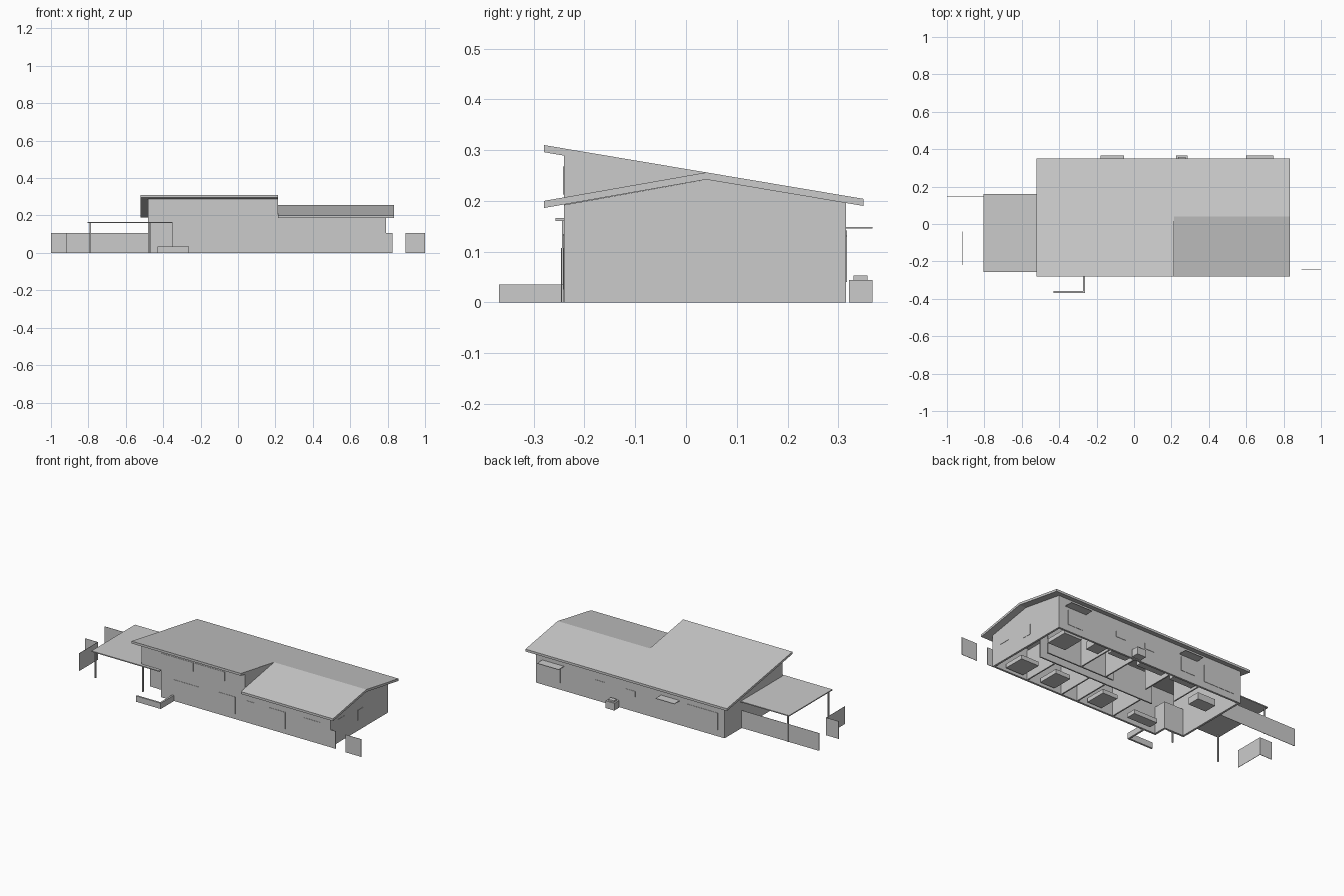
import bpy, bmesh

if "Cube" in bpy.data.objects:
    bpy.data.objects.remove(bpy.data.objects["Cube"])

grey = bpy.data.materials.new("plain_grey")
grey.diffuse_color = (0.6, 0.6, 0.6, 1)
grey.use_nodes = True
grey.node_tree.nodes["Principled BSDF"].inputs["Base Color"].default_value = grey.diffuse_color


def finish(name, bm):
    bmesh.ops.recalc_face_normals(bm, faces=bm.faces)
    me = bpy.data.meshes.new(name)
    bm.to_mesh(me)
    bm.free()
    me.materials.append(grey)
    ob = bpy.data.objects.new(name, me)
    bpy.context.collection.objects.link(ob)
    return ob


def box(name, x0, x1, y0, y1, z0, z1):
    bm = bmesh.new()
    bmesh.ops.create_cube(bm, size=1)
    for v in bm.verts:
        v.co.x = x1 if v.co.x > 0 else x0
        v.co.y = y1 if v.co.y > 0 else y0
        v.co.z = z1 if v.co.z > 0 else z0
    return finish(name, bm)


def prism(name, yz, x0, x1):
    """Extrude a y-z profile along x."""
    bm = bmesh.new()
    face = bm.faces.new([bm.verts.new((x0, y, z)) for y, z in yz])
    ext = bmesh.ops.extrude_face_region(bm, geom=[face])
    for v in ext["geom"]:
        if isinstance(v, bmesh.types.BMVert):
            v.co.x = x1
    return finish(name, bm)


def main_z(y):      # top of the long roof slope
    return 0.31 - (y + 0.28) * 0.106 / 0.63


def low_z(y):       # top of the low front slope
    return 0.199 + (y + 0.28) * 0.057 / 0.32


T = 0.014           # roof thickness
W = 0.012           # wall thickness
L, R, F, B = -0.48, 0.79, -0.24, 0.315
STEP = 0.215        # where the roof steps down
PORCH_X, PORCH_Y, PORCH_Z = -0.35, -0.16, 0.163

# Roofs
prism("main_roof", [(-0.28, 0.31), (0.35, 0.204), (0.35, 0.204 - T), (-0.28, 0.31 - T)],
      -0.52, STEP)
ridge = main_z(0.04)
prism("stepped_roof", [(-0.28, 0.2), (0.04, ridge), (0.35, 0.204), (0.35, 0.204 - T),
                       (0.04, ridge - T), (-0.28, 0.2 - T)], STEP, 0.835)

# Outer walls
under = lambda y: main_z(y) - T
prism("left_wall", [(F, PORCH_Z), (PORCH_Y, PORCH_Z), (PORCH_Y, 0), (B, 0), (B, under(B)),
                    (F, under(F))], L, L + W)
prism("right_wall", [(F, 0), (B, 0), (B, under(B)), (0.04, ridge - T), (F, low_z(F) - T)], R - W, R)
prism("step_wall", [(F, low_z(F) - T), (0.04, ridge - T), (F, under(F))], STEP - W, STEP - 0.001)
box("front_wall_high", PORCH_X, STEP - 0.001, F, F + W, 0, under(F))
box("front_wall_low", STEP - 0.001, R, F, F + W, 0, low_z(F) - T)
box("front_wall_over_porch", L, PORCH_X, F, F + W, PORCH_Z, under(F))
box("back_wall", L, R, B - W, B, 0, under(B))
box("porch_side_wall", PORCH_X, PORCH_X + W, F, PORCH_Y, 0, PORCH_Z)
box("porch_back_wall", L, PORCH_X + W, PORCH_Y, PORCH_Y + W, 0, PORCH_Z)
box("porch_ceiling", L, PORCH_X, -0.257, PORCH_Y, PORCH_Z - 0.003, PORCH_Z + 0.003)
box("front_door", -0.43, -0.375, PORCH_Y - 0.002, PORCH_Y, 0, 0.13)

# Carport
box("carport_roof", -0.805, L, -0.257, 0.16, PORCH_Z - 0.003, PORCH_Z + 0.003)
for i, (x, y) in enumerate([(-0.79, F), (-0.79, 0.148), (-0.472, F)]):
    box(f"carport_post_{i}", x - 0.004, x + 0.004, y - 0.004, y + 0.004, 0, PORCH_Z)

# Windows as thin plates, front and back: x0, x1, z0, z1
front = [(-0.27, -0.09, 0.025, 0.13), (0.037, 0.15, 0.03, 0.135), (0.23, 0.283, 0.103, 0.133),
         (0.38, 0.487, 0.03, 0.132), (0.607, 0.72, 0.03, 0.133),
         (-0.345, -0.132, 0.213, 0.268), (-0.128, 0.08, 0.213, 0.268)]
for i, (a, b, c, d) in enumerate(front):
    box(f"front_window_{i}", a, b, F - 0.002, F, c, d)
back = [(0.625, 0.726, 0.04, 0.13), (0.32, 0.39, 0.09, 0.125), (0.12, 0.19, 0.09, 0.125),
        (-0.165, -0.065, 0.05, 0.133), (-0.435, -0.227, 0.04, 0.142)]
for i, (a, b, c, d) in enumerate(back):
    box(f"back_window_{i}", a, b, B, B + 0.002, c, d)
for i, (a, b, c, d) in enumerate([(-0.17, -0.1, 0.107, 0.142), (0.022, 0.077, 0.062, 0.125)]):
    box(f"right_window_{i}", R, R + 0.002, a, b, c, d)

# Awnings over back windows
for i, (a, b) in enumerate([(0.6, 0.745), (-0.178, -0.053)]):
    box(f"awning_{i}", a, b, B, 0.367, 0.146, 0.149)

# Cooling unit behind the house
box("cooling_unit", 0.225, 0.285, 0.321, 0.367, 0, 0.044)
box("cooling_unit_cap", 0.235, 0.275, 0.33, 0.358, 0.044, 0.053)

# Low garden wall
box("garden_wall_front", -0.43, -0.262, -0.368, -0.357, 0, 0.035)
box("garden_wall_side", -0.273, -0.262, -0.357, F, 0, 0.035)

# Thin fences: x0, x1, y0, y1
fences = [(-1, L, 0.148, 0.15), (-1, -0.915, -0.041, -0.039), (-0.916, -0.914, -0.22, -0.04),
          (R, 0.825, -0.241, -0.239), (0.895, 1, -0.246, -0.244)]
for i, (a, b, c, d) in enumerate(fences):
    box(f"fence_{i}", a, b, c, d, 0, 0.107)

# Inside partitions, open from below
rooms = [(-0.12, 0.66, 0.0, 0.008), (0.2, 0.66, 0.06, 0.068),
         (-0.05, -0.042, F + W, 0.0), (0.2, 0.208, F + W, 0.0), (0.31, 0.318, F + W, 0.0),
         (0.55, 0.558, F + W, 0.0), (0.0, 0.008, 0.1, B - W), (0.25, 0.258, 0.068, B - W),
         (0.42, 0.428, 0.068, B - W), (-0.2, -0.192, 0.1, B - W)]
for i, (a, b, c, d) in enumerate(rooms):
    box(f"partition_{i}", a, b, c, d, 0, 0.18)

# Simple furniture blocks
items = [(0.6, 0.72, 0.14, 0.28, 0.03), (0.44, 0.52, 0.22, 0.3, 0.05), (0.6, 0.72, -0.21, -0.08, 0.03),
         (0.38, 0.48, -0.21, -0.08, 0.03), (0.05, 0.15, -0.21, -0.08, 0.03),
         (0.28, 0.4, 0.26, 0.3, 0.05), (0.03, 0.2, 0.26, 0.3, 0.05), (-0.18, -0.03, 0.26, 0.3, 0.05),
         (-0.4, -0.28, 0.12, 0.2, 0.045), (-0.28, -0.12, -0.2, -0.14, 0.03)]
for i, (a, b, c, d, h) in enumerate(items):
    box(f"furniture_{i}", a, b, c, d, 0.005, h)
